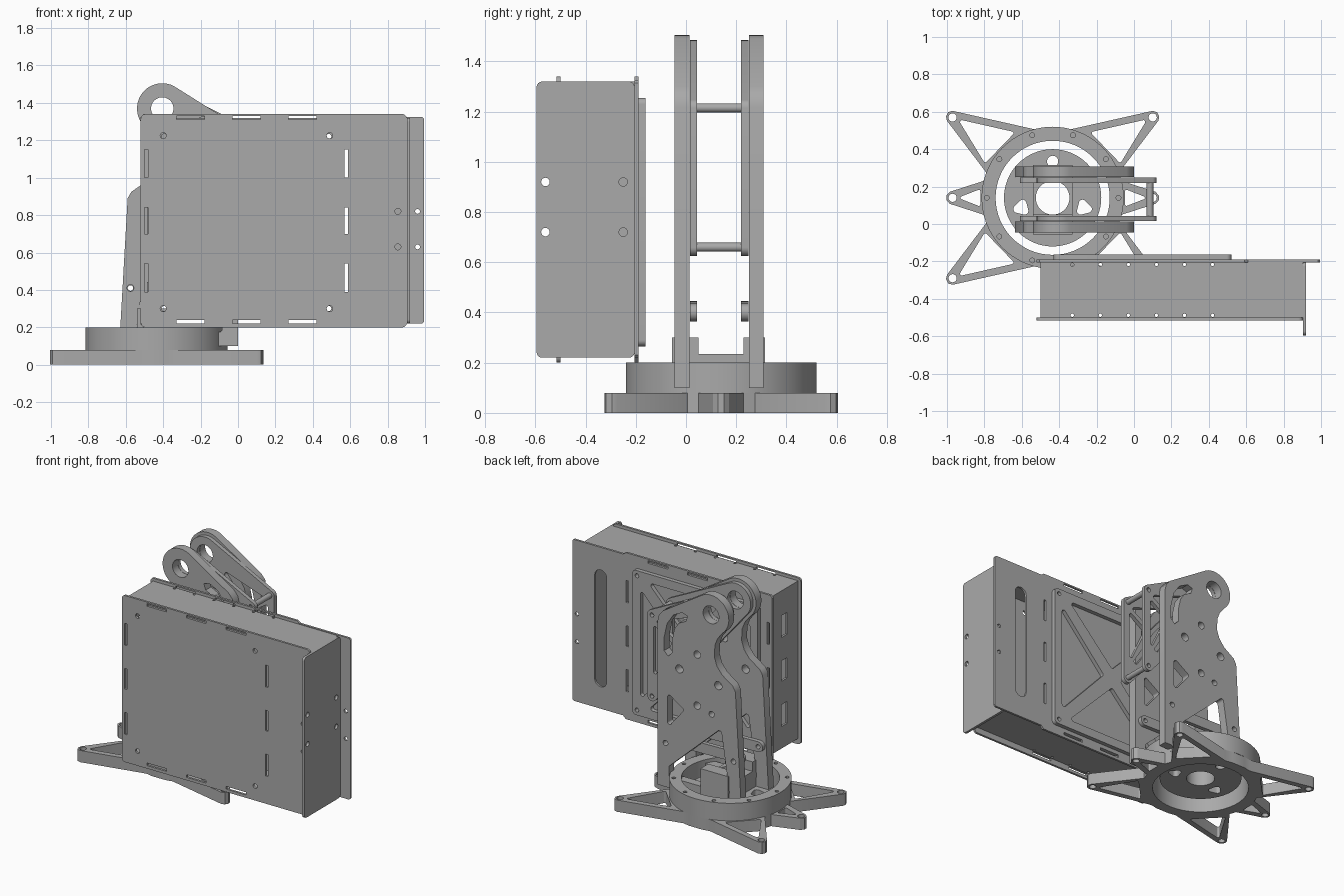
import bpy, bmesh
from math import sin, cos, pi, radians
from mathutils import Vector
from mathutils.geometry import convex_hull_2d

if "Cube" in bpy.data.objects:
    bpy.data.objects.remove(bpy.data.objects["Cube"])

grey = bpy.data.materials.new("machined_grey")
grey.use_nodes = True
grey.diffuse_color = (0.4, 0.4, 0.4, 1)
grey.node_tree.nodes["Principled BSDF"].inputs["Base Color"].default_value = (0.4, 0.4, 0.4, 1)

parts = []
AXES = {"z": lambda u, v, d: (u, v, d),
        "y": lambda u, v, d: (u, d, v),
        "x": lambda u, v, d: (d, u, v)}


def circle(u, v, r, n=40):
    return [(u + r * cos(2 * pi * i / n), v + r * sin(2 * pi * i / n)) for i in range(n)]


def hull(*discs):
    """Convex outline around (u, v, radius) discs."""
    pts = [p for d in discs for p in circle(*d, 32)]
    return [pts[i] for i in convex_hull_2d([Vector(p) for p in pts])]


def box(u0, u1, v0, v1, r=0.0):
    """Rectangle, with rounded corners if r is given."""
    if r == 0:
        return [(u0, v0), (u1, v0), (u1, v1), (u0, v1)]
    return hull(*[(u, v, r) for u in (u0 + r, u1 - r) for v in (v0 + r, v1 - r)])


def path_slot(path, w):
    """Rounded slot of width w following a path."""
    pts = [Vector(p) for p in path]
    left, right = [], []
    for i, p in enumerate(pts):
        t = (pts[min(i + 1, len(pts) - 1)] - pts[max(i - 1, 0)]).normalized()
        n = Vector((-t.y, t.x)) * w / 2
        left.append(p + n)
        right.append(p - n)
    end = pts[-1] + (pts[-1] - pts[-2]).normalized() * w / 2
    start = pts[0] - (pts[1] - pts[0]).normalized() * w / 2
    return [tuple(p) for p in left + [end] + right[::-1] + [start]]


def plate(name, axis, lo, hi, outline, holes=()):
    """Flat part with holes, thick from lo to hi along the axis."""
    cu = bpy.data.curves.new(name + "_profile", "CURVE")
    cu.dimensions, cu.fill_mode, cu.extrude = "2D", "BOTH", (hi - lo) / 2
    for loop in [outline, *holes]:
        sp = cu.splines.new("POLY")
        sp.points.add(len(loop) - 1)
        for pt, (u, v) in zip(sp.points, loop):
            pt.co = (u, v, 0, 1)
        sp.use_cyclic_u = True
    tmp = bpy.data.objects.new(name + "_profile", cu)
    bpy.context.collection.objects.link(tmp)
    dg = bpy.context.evaluated_depsgraph_get()
    me = bpy.data.meshes.new_from_object(tmp.evaluated_get(dg))
    bpy.data.objects.remove(tmp)
    bm = bmesh.new()
    bm.from_mesh(me)
    bmesh.ops.remove_doubles(bm, verts=bm.verts, dist=1e-5)
    for v in bm.verts:
        v.co = AXES[axis](v.co.x, v.co.y, v.co.z + (lo + hi) / 2)
    bmesh.ops.recalc_face_normals(bm, faces=bm.faces)
    bm.to_mesh(me)
    bm.free()
    me.name = name
    me.materials.clear()
    me.materials.append(grey)
    ob = bpy.data.objects.new(name, me)
    bpy.context.collection.objects.link(ob)
    parts.append(ob)
    return ob


# Star-shaped base: one quadrant mirrored around the turntable axis
CX, CY = -0.435, 0.14
quad = [(0.568, 0.012), (0.55, 0.032), (0.37, 0.09), (0.355, 0.135), (0.565, 0.412), (0.57, 0.435),
        (0.558, 0.458), (0.535, 0.465), (0.1, 0.367), (0.05, 0.377)]
order = [(1, 1, 1), (-1, 1, -1), (-1, -1, 1), (1, -1, -1)]
star = [(CX + sx * x, CY + sy * y) for sx, sy, d in order for x, y in quad[::d]]
star_holes = [circle(CX, CY, 0.305, 64)]
for sx in (1, -1):
    for sy in (1, 0, -1):
        star_holes.append(circle(CX + sx * 0.535, CY + sy * 0.43, 0.022, 20))
        tri = [(0.485, 0.405, 0.01), (0.36, 0.2, 0.01), (0.22, 0.345, 0.01)] if sy else \
              [(0.485, 0, 0.008), (0.395, 0.035, 0.008), (0.395, -0.035, 0.008)]
        star_holes.append(hull(*[(CX + sx * x, CY + (sy or 1) * y, r) for x, y, r in tri]))
plate("star_base", "z", 0, 0.08, star, star_holes)

# Bearing rings and turntable
bolts = [circle(CX + 0.352 * cos(pi * i / 5), CY + 0.352 * sin(pi * i / 5), 0.013, 12) for i in range(10)]
for name, lo, hi in (("lower_ring", 0.08, 0.1), ("upper_ring", 0.1, 0.2)):
    plate(name, "z", lo, hi, circle(CX, CY, 0.38, 72), [circle(CX, CY, 0.305, 64)] + bolts)
kidneys = [hull((CX + s * 0.15, CY - 0.07, 0.02), (CX + s * 0.19, CY - 0.06, 0.02),
                (CX + s * 0.16, CY - 0.03, 0.02)) for s in (1, -1)]
plate("turntable", "z", 0.07, 0.12, circle(CX, CY, 0.26, 64),
      [circle(CX, CY, 0.09), circle(CX, CY + 0.195, 0.03)] + kidneys)

# Cradle between the uprights
plate("cradle", "z", 0.12, 0.235, box(-0.54, -0.33, -0.055, 0.315), [circle(CX, CY, 0.09)])
for name, y0, y1 in (("front_cradle_lug", -0.055, 0.05), ("back_cradle_lug", 0.23, 0.315)):
    plate(name, "z", 0.235, 0.3, box(-0.54, -0.33, y0, y1))

# Pair of uprights with pivot boss and waisted edge
PX, PZ = -0.405, 1.37
boss = [(PX + 0.135 * cos(radians(a)), PZ + 0.135 * sin(radians(a))) for a in range(63, 232, 8)]
upright = [(-0.635, 0.1), (0, 0.1), (0, 1.22), (-0.01, 1.265), (-0.04, 1.3)] + boss + \
          [(-0.455, 1.22), (-0.435, 1.17), (-0.43, 1.09), (-0.45, 1.03), (-0.49, 0.98), (-0.57, 0.925), (-0.59, 0.89)]
up_holes = [circle(PX, PZ, 0.06),
            path_slot([(-0.2, 1.3), (-0.14, 1.27), (-0.1, 1.21), (-0.08, 1.12), (-0.08, 1.03)], 0.06),
            hull((-0.09, 0.55, 0.015), (-0.09, 0.72, 0.015), (-0.18, 0.66, 0.015)),
            hull((-0.1, 0.24, 0.015), (-0.47, 0.58, 0.015), (-0.53, 0.19, 0.015), (-0.1, 0.19, 0.015))]
up_holes += [circle(x, z, r, 24) for x, z, r in [(-0.165, 0.935, 0.028), (-0.46, 0.9, 0.028), (-0.3, 0.72, 0.025),
             (-0.41, 0.69, 0.02), (-0.575, 0.41, 0.018), (-0.3, 1.07, 0.025), (-0.06, 0.4, 0.018)]]

# Swinging truss arms and short links inside the uprights
tips = [(0.085, 1.215), (0.085, 0.66)]
arm = hull((PX, PZ, 0.115), *[(x, z, 0.035) for x, z in tips])
arm_holes = [circle(PX, PZ, 0.06)] + [circle(x, z, 0.015, 16) for x, z in tips]
arm_holes += [hull((-0.24, 1.27, 0.015), (0.03, 1.18, 0.015), (-0.1, 1.1, 0.015)),
              hull((-0.26, 1.2, 0.015), (-0.14, 1.06, 0.015), (0.02, 0.8, 0.015)),
              hull((0.06, 1.13, 0.012), (-0.05, 1.06, 0.012), (0.06, 0.83, 0.012))]
for side, y0, y1, a0, a1 in (("front", -0.045, 0.013, 0.015, 0.043), ("back", 0.25, 0.308, 0.22, 0.248)):
    plate(side + "_upright", "y", y0, y1, upright, up_holes)
    plate(side + "_truss_arm", "y", a0, a1, arm, arm_holes)
    plate(side + "_link", "y", a0, a1, hull((-0.575, 0.41, 0.035), (-0.06, 0.4, 0.035)),
          [circle(-0.575, 0.41, 0.015, 16), circle(-0.06, 0.4, 0.015, 16)])
for name, (x, z) in zip(("upper_cross_pin", "lower_cross_pin"), tips):
    plate(name, "y", 0.043, 0.22, circle(x, z, 0.018, 20))

# Cabinet: front and back panels with tab slots
slot_x = [(-0.33, -0.18), (-0.03, 0.12), (0.27, 0.42)]
slot_z = [(0.39, 0.54), (0.7, 0.84), (1.0, 1.15)]
slots = [box(a, b, z, z + 0.018) for a, b in slot_x for z in (0.22, 1.312)]
slots += [box(x, x + 0.018, a, b) for a, b in slot_z for x in (-0.5, 0.57)]
screws = [circle(x, z, 0.016, 16) for x in (-0.4, 0.49) for z in (0.3, 1.225)]
flange_screws = [circle(0.96, z, 0.013, 16) for z in (0.63, 0.82)]
mid_screws = [circle(0.855, z, 0.016, 16) for z in (0.63, 0.82)]
plate("front_panel", "y", -0.515, -0.5, box(-0.52, 0.903, 0.2, 1.34, 0.025), slots + screws + mid_screws)
back_outline = [(-0.52, 0.215), (-0.505, 0.2), (0.59, 0.2), (0.61, 0.22), (0.985, 0.22), (0.995, 0.23),
                (0.995, 1.315), (0.985, 1.325), (0.61, 1.325), (0.59, 1.34), (-0.505, 1.34), (-0.52, 1.325)]
plate("back_panel", "y", -0.205, -0.19, back_outline,
      slots + screws + flange_screws + [box(0.735, 0.825, 0.37, 1.17, 0.044)])

# Cabinet: end, lid and floor panels
plate("right_end_panel", "x", 0.903, 0.92, box(-0.595, -0.205, 0.22, 1.32, 0.022),
      [circle(y, z, 0.017, 16) for y in (-0.56, -0.25) for z in (0.72, 0.92)])
plate("left_end_panel", "x", -0.5, -0.485, box(-0.5, -0.205, 0.245, 1.31),
      [box(-0.38, -0.32, a, b) for a, b in slot_z])
edge_holes = [circle(x, y, 0.009, 12) for x in (-0.33, -0.18, -0.03, 0.12, 0.27, 0.42) for y in (-0.488, -0.217)]
plate("lid_panel", "z", 1.305, 1.32, box(-0.5, 0.903, -0.5, -0.205), edge_holes)
plate("floor_panel", "z", 0.24, 0.255, box(-0.5, 0.903, -0.5, -0.205), edge_holes)

# Cross-braced mounting frame on the back of the cabinet
fx, fz, hw, hh = 0.045, 0.76, 0.475, 0.495
brace = []
for s in (1, -1):
    brace.append(hull((fx + s * 0.4, fz + 0.34, 0.015), (fx + s * 0.4, fz - 0.34, 0.015), (fx + s * 0.09, fz, 0.015)))
    brace.append(hull((fx + 0.32, fz + s * 0.42, 0.015), (fx - 0.32, fz + s * 0.42, 0.015), (fx, fz + s * 0.09, 0.015)))
    brace += [circle(fx + s * 0.44, fz + t * 0.46, 0.014, 16) for t in (1, -1)]
plate("mounting_frame", "y", -0.19, -0.162, box(fx - hw, fx + hw, fz - hh, fz + hh, 0.025), brace)

# Smooth curved rims, keep plate edges crisp
bpy.ops.object.select_all(action="DESELECT")
for ob in parts:
    ob.select_set(True)
bpy.context.view_layer.objects.active = parts[0]
bpy.ops.object.shade_smooth_by_angle(angle=radians(30))
